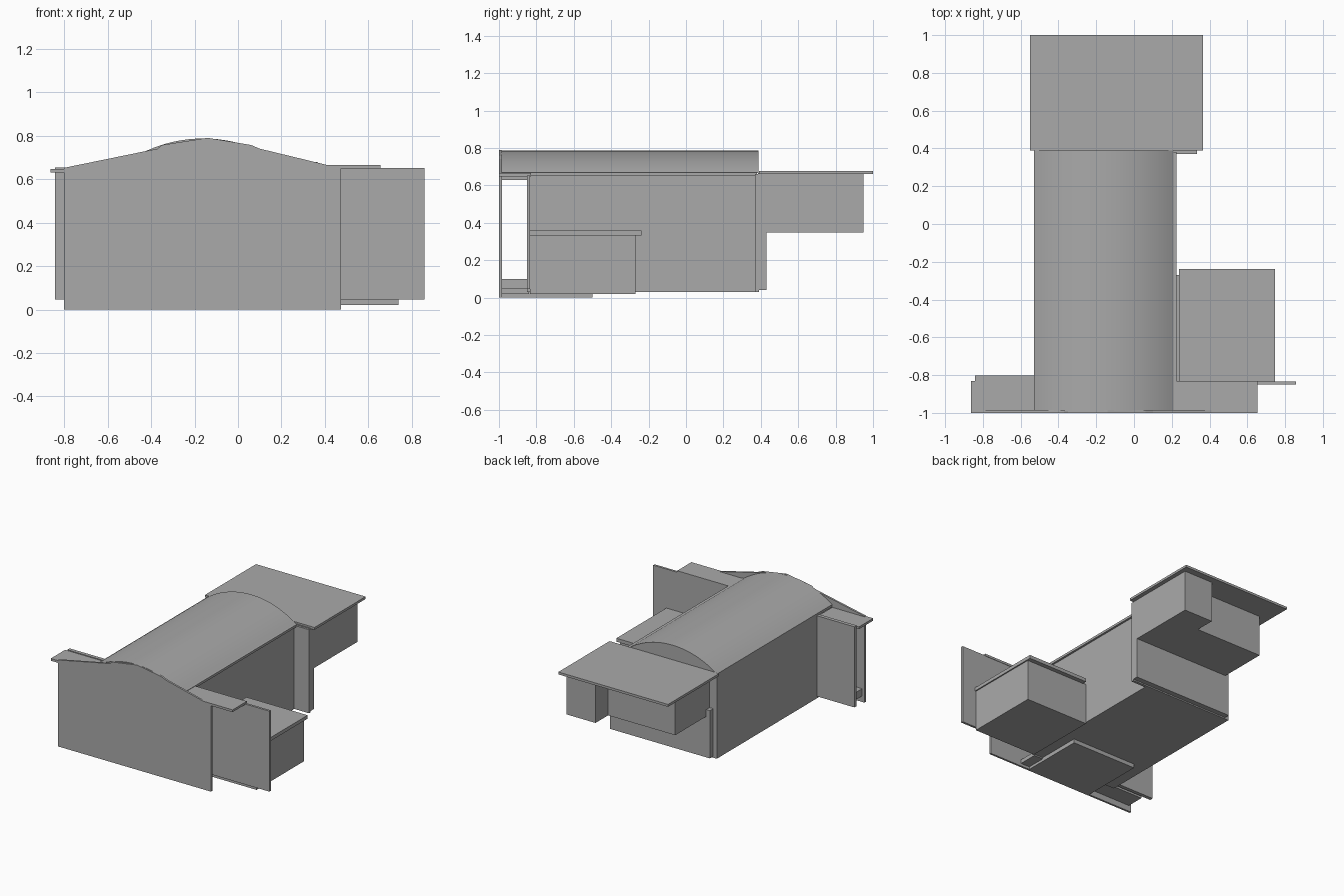
import bpy, bmesh, math

if "Cube" in bpy.data.objects:
    bpy.data.objects.remove(bpy.data.objects["Cube"], do_unlink=True)

grey = bpy.data.materials.new("plain grey")
grey.use_nodes = True
grey.diffuse_color = (0.4, 0.4, 0.4, 1)
grey.node_tree.nodes["Principled BSDF"].inputs["Base Color"].default_value = (0.4, 0.4, 0.4, 1)


def extrude(name, points, vector):
    """Closed outline pushed along a vector."""
    bm = bmesh.new()
    face = bm.faces.new([bm.verts.new(p) for p in points])
    pushed = bmesh.ops.extrude_face_region(bm, geom=[face])["geom"]
    bmesh.ops.translate(bm, vec=vector, verts=[v for v in pushed if isinstance(v, bmesh.types.BMVert)])
    bmesh.ops.recalc_face_normals(bm, faces=bm.faces)
    mesh = bpy.data.meshes.new(name)
    bm.to_mesh(mesh)
    bm.free()
    mesh.materials.append(grey)
    obj = bpy.data.objects.new(name, mesh)
    bpy.context.collection.objects.link(obj)
    return obj


def plan(name, outline, z0, z1):
    return extrude(name, [(x, y, z0) for x, y in outline], (0, 0, z1 - z0))


def section(name, outline, y0, y1):
    return extrude(name, [(x, y0, z) for x, z in outline], (0, y1 - y0, 0))


def block(name, x0, x1, y0, y1, z0, z1):
    return plan(name, [(x0, y0), (x1, y0), (x1, y1), (x0, y1)], z0, z1)


# Main hall with eave and vaulted roof
block("hall_walls", -0.53, 0.21, -0.85, 0.38, 0.03, 0.65)
block("hall_eave", -0.53, 0.225, -0.99, 0.38, 0.65, 0.668)
centre, half, rise, peak = -0.16, 0.37, 0.12, 0.787
radius = (half * half + rise * rise) / (2 * rise)
sweep = math.asin(half / radius)
steps = 24
arc = []
for i in range(steps + 1):
    a = sweep * (2 * i / steps - 1)
    arc.append((centre + radius * math.sin(a), peak - radius * (1 - math.cos(a))))
vault = section("vaulted_roof", arc, -0.99, 0.388)
bpy.context.view_layer.objects.active = vault
vault.select_set(True)
bpy.ops.object.shade_smooth_by_angle(angle=math.radians(30))

# Front screen wall with a stepped gable
section("front_wall", [
    (-0.80, 0), (0.475, 0), (0.475, 0.665), (0.41, 0.665), (0.10, 0.74), (0.06, 0.757),
    (-0.14, 0.79), (-0.35, 0.757), (-0.37, 0.74), (-0.80, 0.652)], -1.0, -0.985)

# Open porch behind the screen wall
block("left_canopy", 0.20, 0.655, -1.0, -0.83, 0.648, 0.665)
block("right_canopy", -0.862, -0.53, -1.0, -0.83, 0.63, 0.647)
block("left_wing_wall", 0.21, 0.857, -0.85, -0.833, 0.045, 0.652)
block("right_wing_wall", -0.843, -0.53, -0.83, -0.803, 0.045, 0.653)
block("porch_floor", -0.42, 0.20, -0.99, -0.84, 0.02, 0.05)
block("porch_ledge", -0.78, -0.42, -0.985, -0.85, 0.045, 0.10)
block("floor_plinth", -0.42, 0.125, -1.0, -0.50, 0.0, 0.03)

# Low side annex
block("annex_walls", 0.21, 0.738, -0.833, -0.27, 0.02, 0.335)
block("annex_roof", 0.237, 0.747, -0.833, -0.237, 0.332, 0.358)

# Rear wall, raised rear room with a notched corner, flat roof
block("rear_wall", -0.53, 0.333, 0.37, 0.39, 0.03, 0.66)
block("rear_lower_wall", -0.50, 0.333, 0.388, 0.43, 0.04, 0.40)
plan("rear_room", [(-0.47, 0.385), (0.333, 0.385), (0.333, 0.95), (0.09, 0.95),
                   (0.09, 0.80), (-0.47, 0.80)], 0.348, 0.665)
block("rear_roof", -0.55, 0.365, 0.39, 1.0, 0.66, 0.678)
